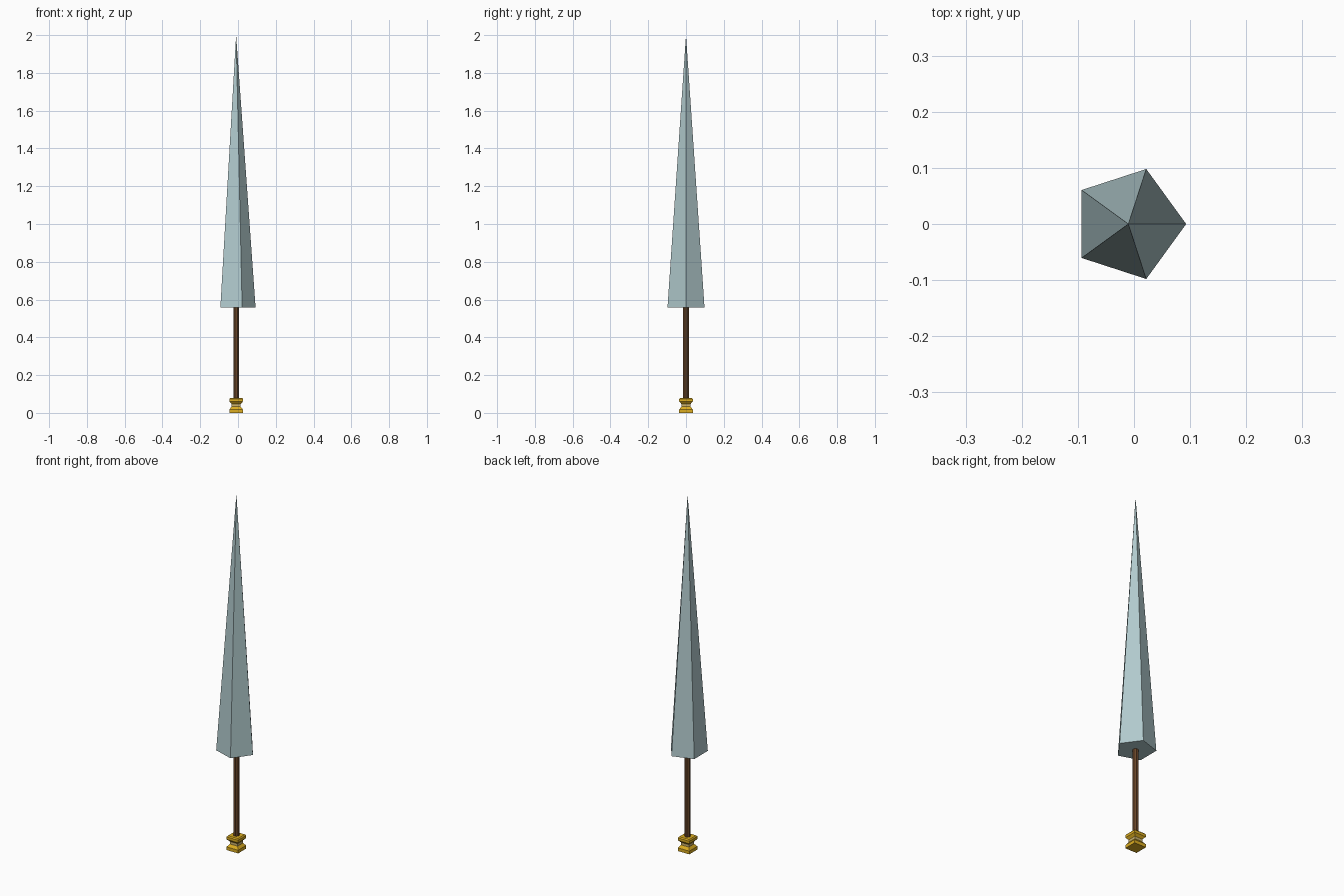
import bpy, bmesh, math

if "Cube" in bpy.data.objects:
    bpy.data.objects.remove(bpy.data.objects["Cube"])

CX = -0.01  # axis of the blade, handle and pommel


def material(name, rgb):
    m = bpy.data.materials.new(name)
    m.diffuse_color = (*rgb, 1)
    m.use_nodes = True
    m.node_tree.nodes["Principled BSDF"].inputs["Base Color"].default_value = m.diffuse_color
    return m


def lathe(name, sides, profile, mats, turn=0.0, rule=None):
    """Stack of polygon rings from (radius, z); radius 0 makes a point."""
    bm = bmesh.new()
    rings = []
    for r, z in profile:
        if r == 0:
            rings.append([bm.verts.new((CX, 0, z))] * sides)
            continue
        angles = [turn + math.tau * i / sides for i in range(sides)]
        rings.append([bm.verts.new((CX + r * math.cos(a), r * math.sin(a), z)) for a in angles])
    for low, high in zip(rings, rings[1:]):
        for i in range(sides):
            j = (i + 1) % sides
            corners = list(dict.fromkeys((low[i], low[j], high[j], high[i])))
            bm.faces.new(corners)
    bm.faces.new(rings[0][::-1])
    if profile[-1][0]:
        bm.faces.new(rings[-1])
    bmesh.ops.recalc_face_normals(bm, faces=bm.faces)
    if rule:
        for f in bm.faces:
            f.material_index = rule(f.calc_center_median().z)
    mesh = bpy.data.meshes.new(name)
    bm.to_mesh(mesh)
    bm.free()
    for m in mats:
        mesh.materials.append(m)
    obj = bpy.data.objects.new(name, mesh)
    bpy.context.collection.objects.link(obj)
    return obj


steel = material("pale steel", (0.44, 0.59, 0.61))
wood = material("brown wood", (0.14, 0.06, 0.022))
gold = material("gold", (0.72, 0.42, 0.015))
pale_gold = material("pale gold", (0.62, 0.46, 0.16))

# Five-sided spike blade
lathe("blade", 5, [(0.103, 0.558), (0, 2.0)], [steel])

# Slim handle
lathe("handle", 8, [(0.016, 0.07), (0.016, 0.565)], [wood], math.pi / 8)

# Square pommel with a narrow waist
s = math.sqrt(2)
lathe("pommel", 4,
      [(0.036 * s, 0), (0.036 * s, 0.018), (0.024 * s, 0.033), (0.024 * s, 0.047),
       (0.036 * s, 0.06), (0.036 * s, 0.074), (0.031 * s, 0.08)],
      [gold, pale_gold], math.pi / 4, lambda z: int(0.034 < z < 0.046 and abs(z - 0.04) < 0.003))
